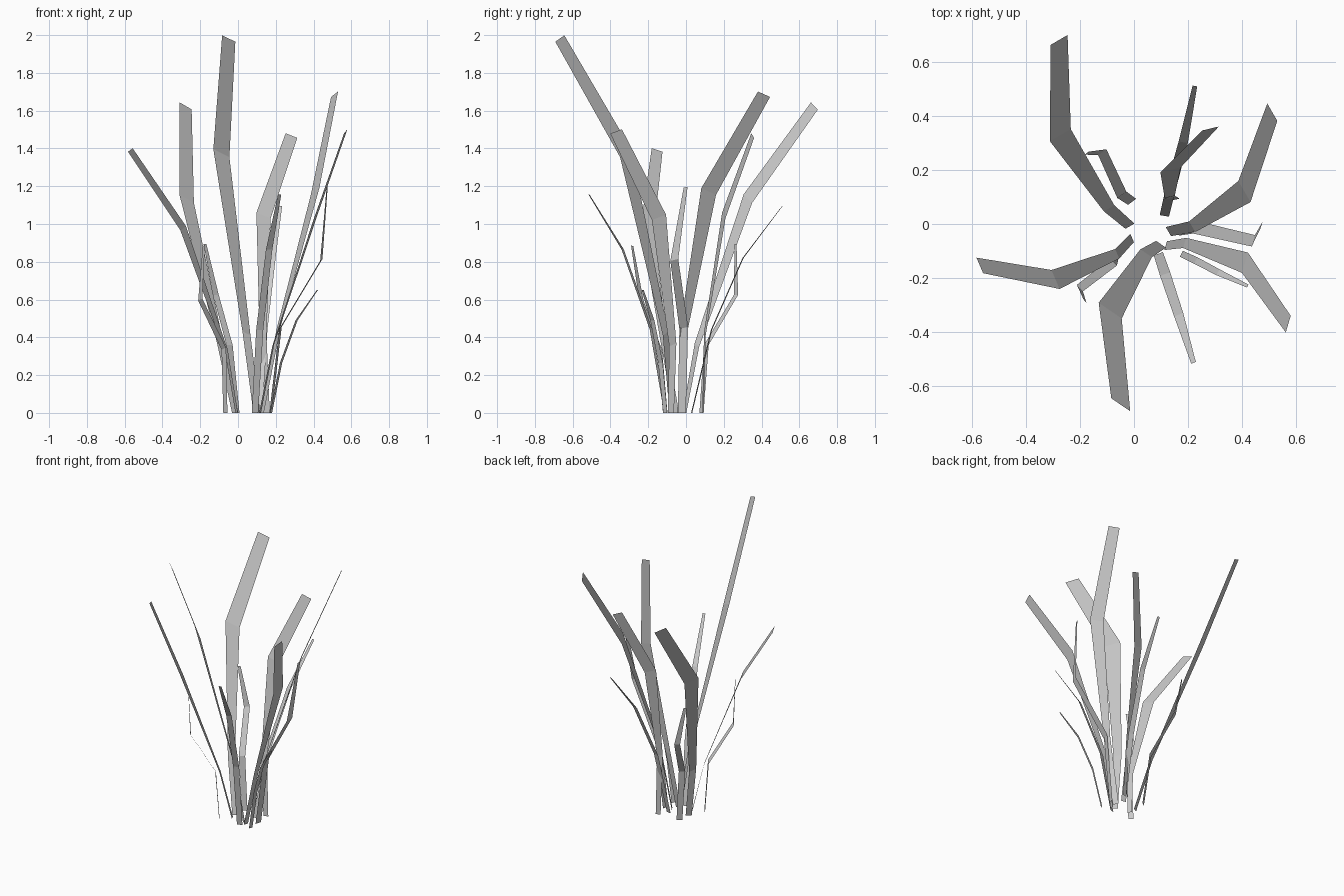
import bpy
from mathutils import Vector

# Width of each row (base, lower, middle, tip) relative to the across vector
WIDE_TAPER = (0.43, 0.5, 1.0, 0.82)
THIN_TAPER = (1.0, 1.1, 1.0, 0.5)


def blade(name, path, across, taper):
    """Flat ribbon of three quads: centre path widened along one direction."""
    verts = []
    for i, (point, scale) in enumerate(zip(path, taper)):
        half = Vector(across) * scale / 2
        if i == 0:
            half.z = 0  # the foot sits flat on the ground
        verts += [Vector(point) - half, Vector(point) + half]
    faces = [(2 * i, 2 * i + 1, 2 * i + 3, 2 * i + 2) for i in range(len(path) - 1)]
    mesh = bpy.data.meshes.new(name)
    mesh.from_pydata(verts, [], faces)
    obj = bpy.data.objects.new(name, mesh)
    bpy.context.collection.objects.link(obj)


def wide(name, path, across):
    blade(name + "_wide_blade", path, across, WIDE_TAPER)


def thin(name, path, across):
    blade(name + "_thin_blade", path, across, THIN_TAPER)


# Tall wide blades around the tuft
wide("back_left", [(-.015, -.008, 0), (-.092, .058, .36), (-.272, .328, 1.135), (-.277, .68, 1.625)],
     (.077, .045, -.045))
wide("back_right", [(.152, .09, 0), (.132, .10, .42), (.135, .20, 1.045), (.283, .353, 1.468)],
     (.075, .018, -.03))
wide("right", [(.127, -.028, 0), (.215, -.01, .45), (.408, .12, 1.172), (.511, .413, 1.687)],
     (.045, -.078, .035))
wide("front_right", [(.117, -.08, 0), (.187, -.07, .36), (.41, -.143, 1.035), (.57, -.37, 1.49)],
     (.022, .075, .028))
wide("front", [(.1, -.075, 0), (.045, -.108, .42), (-.088, -.32, 1.375), (-.049, -.668, 1.982)],
     (.085, -.058, -.042))
wide("left", [(-.007, -.052, 0), (-.062, -.11, .33), (-.29, -.205, .977), (-.57, -.153, 1.392)],
     (.03, -.07, .022))

# Short thin blades between them
thin("back_left", [(-.007, .082, 0), (-.045, .108, .36), (-.117, .265, .625), (-.175, .262, .895)],
     (.03, .022, 0))
thin("back_right", [(.112, .03, 0), (.137, .135, .44), (.182, .302, .82), (.225, .51, 1.095)],
     (.034, -.006, 0))
thin("right", [(.172, -.022, 0), (.225, -.012, .45), (.441, -.062, .81), (.472, -.002, 1.195)],
     (.012, .042, .01))
thin("front_right", [(.175, -.11, 0), (.228, -.135, .265), (.31, -.178, .49), (.42, -.229, .65)],
     (.011, .022, 0))
thin("front", [(.09, -.11, 0), (.115, -.185, .44), (.165, -.335, .865), (.22, -.513, 1.155)],
     (.034, .012, 0))
thin("front_left", [(-.067, -.11, 0), (-.075, -.14, .34), (-.2, -.237, .6), (-.181, -.285, .885)],
     (.022, -.024, .01))
